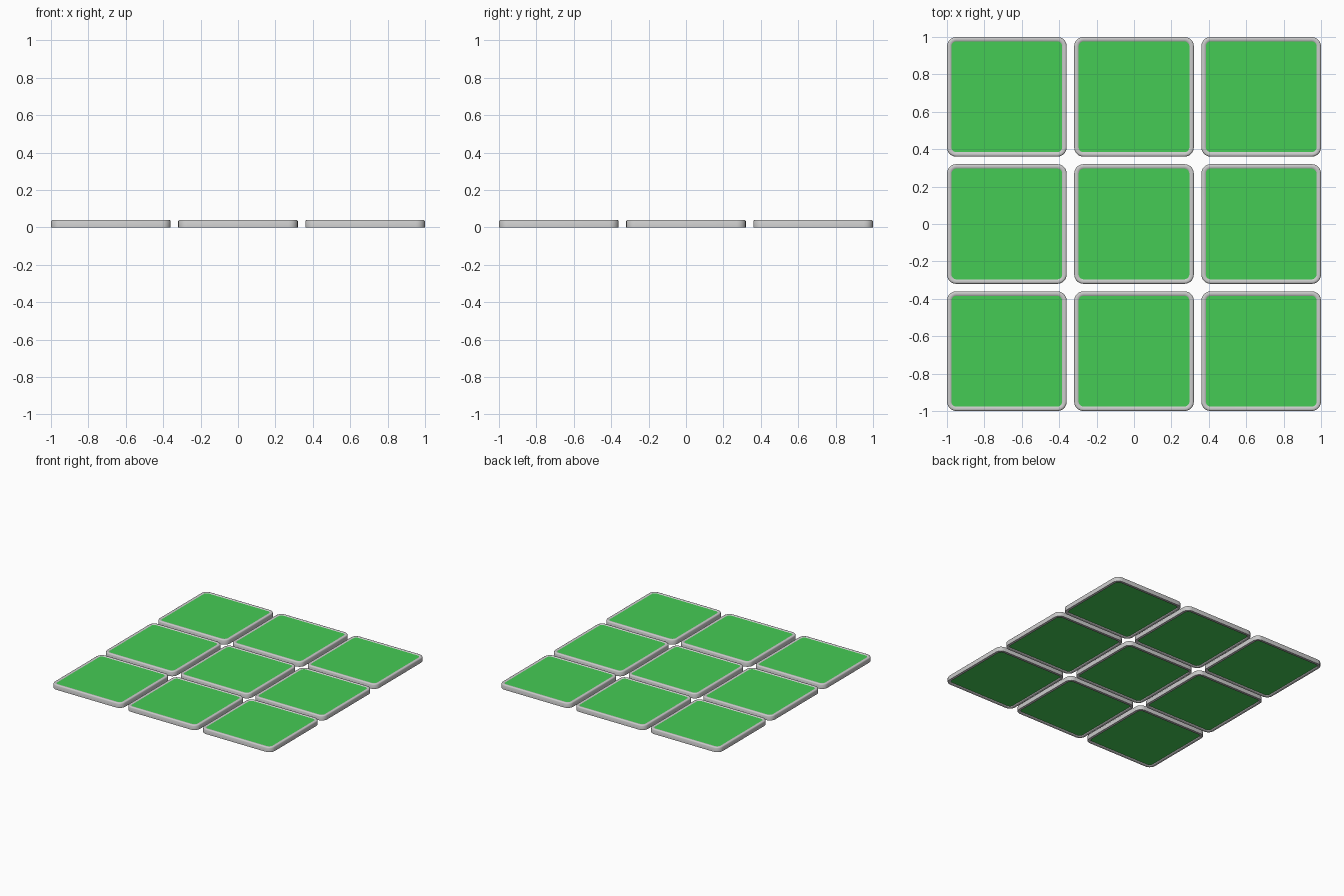
import bpy, bmesh, math

if "Cube" in bpy.data.objects:
    bpy.data.objects.remove(bpy.data.objects["Cube"])

SIZE, PITCH, HEIGHT = 0.64, 0.68, 0.04


def material(name, color):
    m = bpy.data.materials.new(name)
    m.diffuse_color = color
    m.use_nodes = True
    m.node_tree.nodes["Principled BSDF"].inputs["Base Color"].default_value = m.diffuse_color
    return m


def outline(half, radius, steps=5):
    """Rounded square, counter-clockwise."""
    pts = []
    for k in range(4):
        a0 = k * math.pi / 2
        cx = (half - radius) * (1 if k in (0, 3) else -1)
        cy = (half - radius) * (1 if k in (0, 1) else -1)
        for i in range(steps + 1):
            a = a0 + i * math.pi / 2 / steps
            pts.append((cx + radius * math.cos(a), cy + radius * math.sin(a)))
    return pts


def finish(bm, name, mat=None):
    bmesh.ops.recalc_face_normals(bm, faces=bm.faces)
    mesh = bpy.data.meshes.new(name)
    bm.to_mesh(mesh)
    bm.free()
    if mat:
        mesh.materials.append(mat)
    return mesh


# Frame cross-section: (inset from outer edge, z), a closed loop
PROFILE = [(0, 0.0), (0, 0.033), (0.003, 0.038), (0.008, HEIGHT),
           (0.018, HEIGHT), (0.024, 0.036), (0.024, 0.004), (0.020, 0.0)]


def frame_mesh():
    bm = bmesh.new()
    rings = [[bm.verts.new((x, y, z)) for x, y in outline(SIZE / 2 - d, 0.05 - d)]
             for d, z in PROFILE]
    n = len(rings[0])
    for r, ring in enumerate(rings):
        nxt = rings[(r + 1) % len(rings)]
        for i in range(n):
            j = (i + 1) % n
            bm.faces.new((ring[i], ring[j], nxt[j], nxt[i]))
    return finish(bm, "tile_frame")


def panel_mesh(mat):
    bm = bmesh.new()
    pts = outline(SIZE / 2 - 0.023, 0.027)
    low = [bm.verts.new((x, y, 0.006)) for x, y in pts]
    top = [bm.verts.new((x, y, 0.036)) for x, y in pts]
    bm.faces.new(low[::-1])
    bm.faces.new(top)
    for i in range(len(pts)):
        j = (i + 1) % len(pts)
        bm.faces.new((low[i], low[j], top[j], top[i]))
    return finish(bm, "tile_panel", mat)


frame = frame_mesh()
panel = panel_mesh(material("green", (0.06, 0.6, 0.09, 1)))

# Three by three grid of tiles
for row in range(3):
    for col in range(3):
        for name, mesh in (("tile_frame", frame), ("tile_panel", panel)):
            ob = bpy.data.objects.new(f"{name}_{row}_{col}", mesh)
            ob.location = ((col - 1) * PITCH, (row - 1) * PITCH, 0)
            bpy.context.collection.objects.link(ob)
            ob.select_set(True)
            bpy.context.view_layer.objects.active = ob

bpy.ops.object.shade_smooth_by_angle(angle=math.radians(50))
